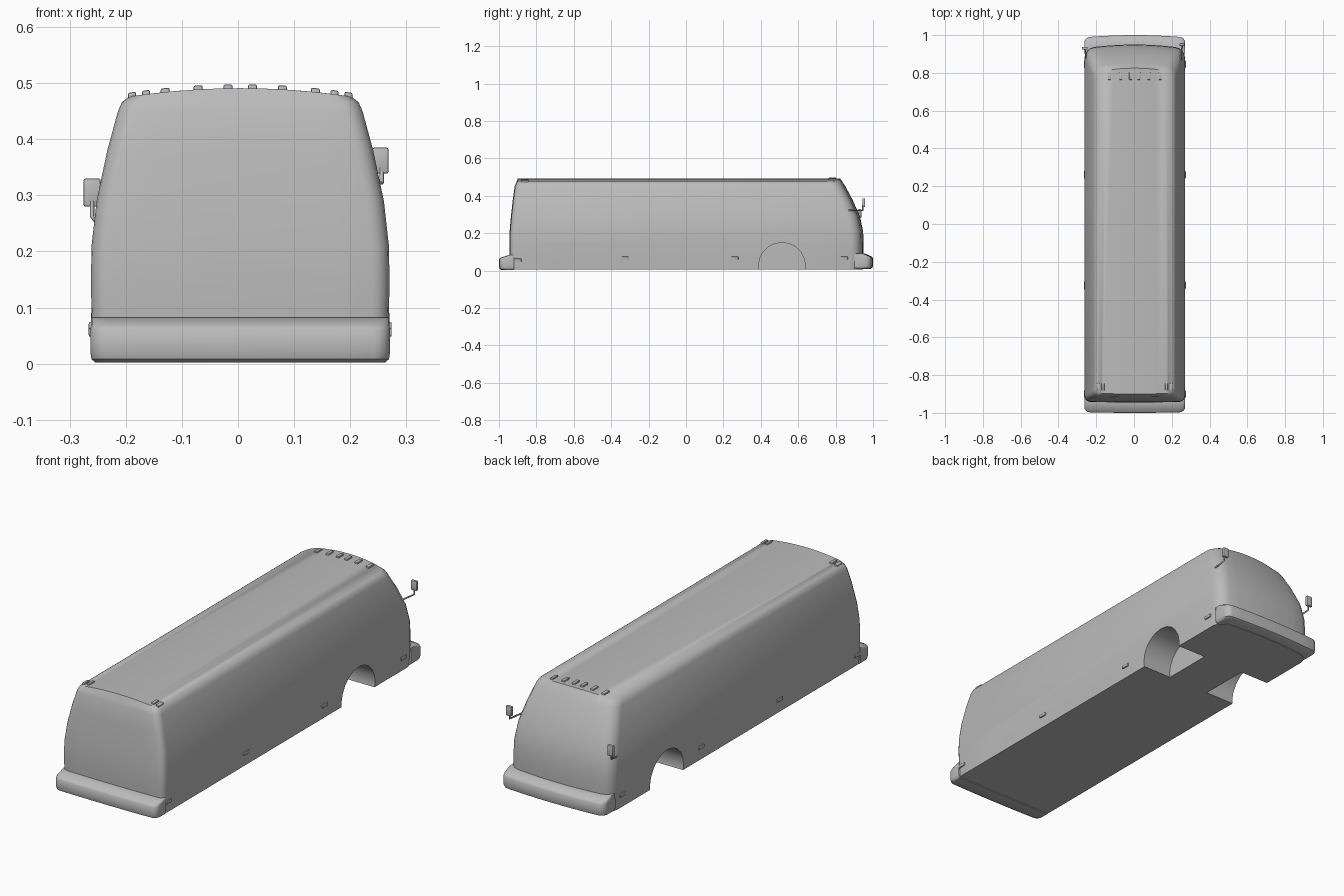
import bpy, bmesh, math
from mathutils import Vector

old = bpy.data.objects.get("Cube")
if old:
    bpy.data.objects.remove(old, do_unlink=True)

grey = bpy.data.materials.new("plain grey")
grey.use_nodes = True
grey.diffuse_color = (0.5, 0.5, 0.5, 1)
grey.node_tree.nodes["Principled BSDF"].inputs["Base Color"].default_value = (0.5, 0.5, 0.5, 1)

MID = 0.004  # the coach sits slightly off the centre line


def finish(name, bm, angle=40):
    bmesh.ops.recalc_face_normals(bm, faces=bm.faces)
    mesh = bpy.data.meshes.new(name)
    bm.to_mesh(mesh)
    bm.free()
    mesh.materials.append(grey)
    ob = bpy.data.objects.new(name, mesh)
    bpy.context.collection.objects.link(ob)
    smooth(ob, angle)
    return ob


def smooth(ob, angle):
    bpy.ops.object.select_all(action='DESELECT')
    ob.select_set(True)
    bpy.context.view_layer.objects.active = ob
    bpy.ops.object.shade_smooth_by_angle(angle=math.radians(angle))


def half_outline(w, y, r, bulge, sign):
    """End of a rounded plan, running from +x to -x."""
    pts = []
    for i in range(5):
        a = math.pi / 2 * i / 4
        pts.append((w - r + r * math.cos(a), y - sign * r * (1 - math.sin(a))))
    flat = w - r
    pts += [(flat * k / 4, y) for k in (3, 2, 1, 0)]
    pts += [(-x, yy) for x, yy in reversed(pts[:-1])]
    return [(x, yy - sign * bulge * (x / w) ** 2) for x, yy in pts]


def loft(name, rings, r0, r1, b0=0, b1=0, crown=0, angle=40):
    """Stack of rounded plans (z, half width, y min, y max) with strip caps."""
    bm = bmesh.new()
    loops = []
    for n, (z, w, y0, y1) in enumerate(rings):
        lift = crown if n == len(rings) - 1 else 0
        front = half_outline(w, y1, r1, b1, 1)
        rear = half_outline(w, y0, r0, b0, -1)
        pts = front + rear[::-1]
        loops.append([bm.verts.new((x + MID, y, z + lift * (1 - (x / w) ** 2))) for x, y in pts])
    count = len(loops[0])
    for a, b in zip(loops, loops[1:]):
        for i in range(count):
            j = (i + 1) % count
            bm.faces.new((a[i], a[j], b[j], b[i]))
    for loop in (loops[0], loops[-1]):
        for i in range(count // 2 - 1):
            bm.faces.new((loop[i], loop[i + 1], loop[-i - 2], loop[-i - 1]))
    return finish(name, bm, angle)


# Body shell with sloping windscreen and cambered roof
body = loft("body_shell", [
    (0.006, 0.262, -0.94, 0.945), (0.08, 0.265, -0.943, 0.95), (0.15, 0.266, -0.945, 0.95),
    (0.21, 0.265, -0.943, 0.947), (0.29, 0.256, -0.936, 0.93), (0.38, 0.237, -0.926, 0.89),
    (0.45, 0.218, -0.916, 0.852), (0.466, 0.211, -0.91, 0.842), (0.476, 0.198, -0.9, 0.825)],
    0.03, 0.05, 0.004, 0.02, crown=0.015)

# Wheel wells cut into both sides
for y in (-0.61, 0.513):
    for side in (-1, 1):
        bm = bmesh.new()
        bmesh.ops.create_cone(bm, cap_ends=True, segments=20, radius1=0.125, radius2=0.125, depth=0.3)
        for v in bm.verts:
            v.co = Vector((v.co.z + side * 0.26 + MID, v.co.x + y, v.co.y + 0.025))
        cutter = finish("wheel_well_cutter", bm)
        cutter.hide_render = True
        mod = body.modifiers.new("wheel_well", 'BOOLEAN')
        mod.operation = 'DIFFERENCE'
        mod.solver = 'EXACT'
        mod.object = cutter
        bpy.context.view_layer.objects.active = body
        bpy.ops.object.modifier_apply(modifier=mod.name)
        bpy.data.objects.remove(cutter, do_unlink=True)
smooth(body, 40)

# Wraparound bumpers
loft("plain_end_bumper", [
    (0.002, 0.258, -0.985, -0.92), (0.008, 0.265, -0.996, -0.92), (0.02, 0.267, -1.0, -0.92),
    (0.06, 0.267, -1.0, -0.92), (0.068, 0.266, -0.994, -0.92), (0.082, 0.266, -0.95, -0.92)],
    0.028, 0.002, 0.004)
loft("windscreen_end_bumper", [
    (0.008, 0.258, 0.9, 0.985), (0.014, 0.265, 0.9, 0.996), (0.025, 0.267, 0.9, 1.0),
    (0.066, 0.267, 0.9, 1.0), (0.075, 0.266, 0.9, 0.994), (0.09, 0.266, 0.9, 0.96)],
    0.002, 0.028, 0, 0.012)


def block(name, centre, size, bevel=0.003, turn=0):
    bm = bmesh.new()
    bmesh.ops.create_cube(bm, size=1)
    for v in bm.verts:
        x, y, z = (v.co[i] * size[i] for i in range(3))
        v.co = Vector(centre) + Vector((x, y, z + turn * x))
    bmesh.ops.bevel(bm, geom=bm.edges[:], offset=bevel, segments=2, affect='EDGES', profile=0.5)
    return finish(name, bm)


# Roof marker lamps, following the camber
def roof_z(x):
    return 0.476 + 0.015 * (1 - (x / 0.198) ** 2)


for x in (-0.134, -0.075, -0.022, 0.022, 0.075, 0.134):
    block("roof_lamp", (x + MID, 0.783, roof_z(x)), (0.016, 0.04, 0.014), turn=-0.76 * x)
for x in (-0.193, -0.168, 0.168, 0.193):
    block("roof_corner_lamp", (x + MID, -0.862, roof_z(x)), (0.014, 0.04, 0.014), turn=-0.76 * x)

# Side marker lamps
for side in (-1, 1):
    for y, z in ((-0.9, 0.056), (-0.325, 0.066), (0.26, 0.066), (0.845, 0.066)):
        block("side_lamp", (side * 0.264 + MID, y, z), (0.012, 0.04, 0.016))


# Mirrors on bent arms
def mirror(name, points, plate, size):
    curve = bpy.data.curves.new(name + "_arm", 'CURVE')
    curve.dimensions = '3D'
    curve.bevel_depth = 0.004
    curve.bevel_resolution = 1
    curve.use_fill_caps = True
    spline = curve.splines.new('POLY')
    spline.points.add(len(points) - 1)
    for p, co in zip(spline.points, points):
        p.co = (*co, 1)
    curve.materials.append(grey)
    arm = bpy.data.objects.new(name + "_arm", curve)
    bpy.context.collection.objects.link(arm)
    block(name + "_plate", plate, size)


mirror("left_mirror", [(0.245, 0.865, 0.322), (0.256, 0.945, 0.322), (0.256, 0.945, 0.35)],
       (0.254, 0.95, 0.362), (0.028, 0.014, 0.046))
mirror("right_mirror", [(-0.25, 0.86, 0.25), (-0.26, 0.925, 0.262), (-0.26, 0.925, 0.29)],
       (-0.26, 0.93, 0.305), (0.03, 0.014, 0.05))
